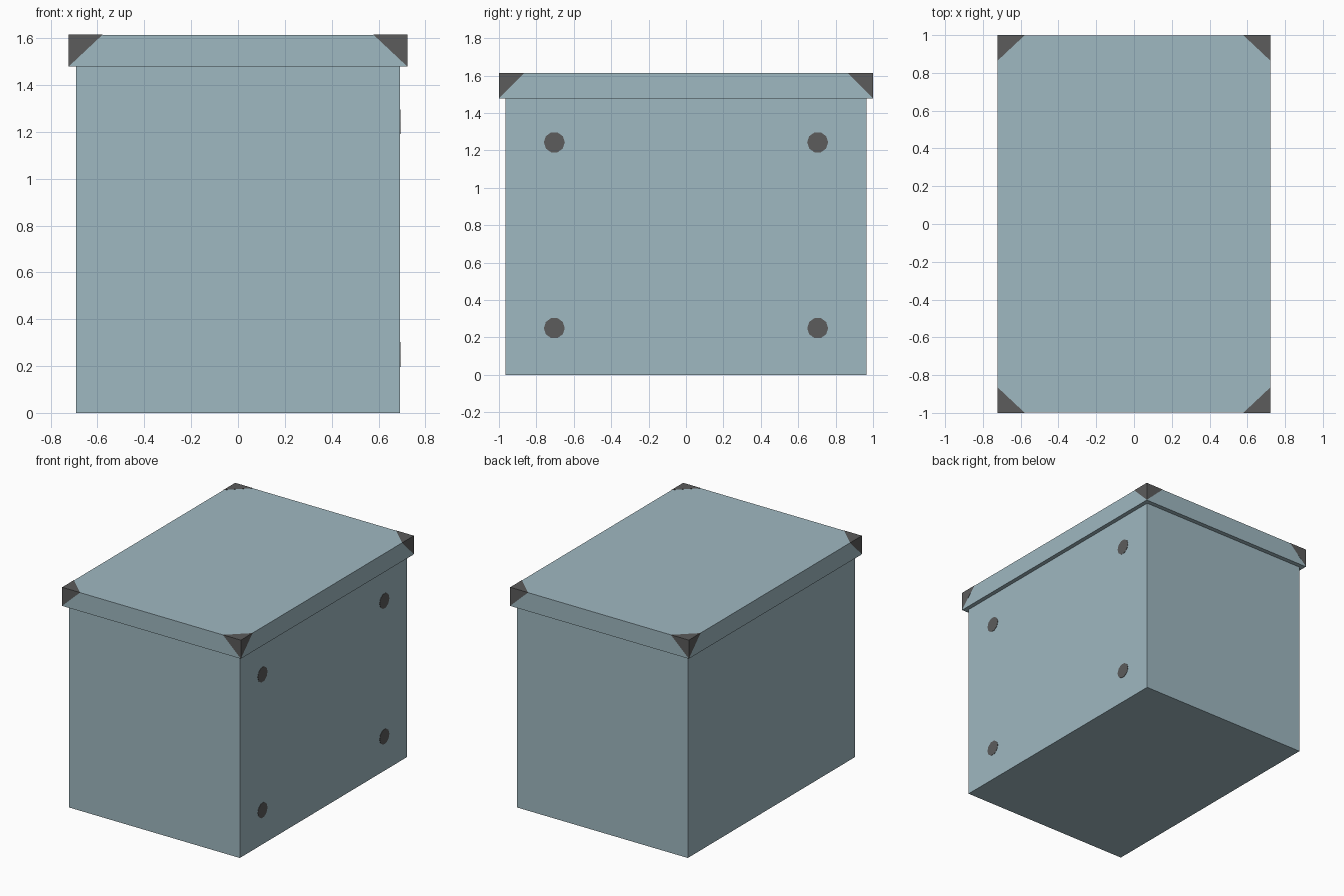
import bpy, bmesh, math
from mathutils import Vector

if "Cube" in bpy.data.objects:
    bpy.data.objects.remove(bpy.data.objects["Cube"])


def material(name, rgb):
    m = bpy.data.materials.new(name)
    m.diffuse_color = (*rgb, 1)
    m.use_nodes = True
    m.node_tree.nodes["Principled BSDF"].inputs["Base Color"].default_value = m.diffuse_color
    return m


BLUE = material("pale blue grey", (0.347, 0.479, 0.533))
DARK = material("dark grey", (0.106, 0.106, 0.106))


def finish(name, bm, mat):
    bmesh.ops.recalc_face_normals(bm, faces=bm.faces)
    mesh = bpy.data.meshes.new(name)
    bm.to_mesh(mesh)
    bm.free()
    mesh.materials.append(mat)
    ob = bpy.data.objects.new(name, mesh)
    bpy.context.collection.objects.link(ob)
    return ob


def box(name, hx, hy, z0, z1, mat):
    bm = bmesh.new()
    bmesh.ops.create_cube(bm, size=1)
    for v in bm.verts:
        v.co = (v.co.x * 2 * hx, v.co.y * 2 * hy, z0 + (v.co.z + 0.5) * (z1 - z0))
    return finish(name, bm, mat)


LX, LY, Z0, Z1 = 0.722, 0.999, 1.478, 1.614

# Box body and overhanging lid
box("box_body", 0.691, 0.966, 0, Z0, BLUE)
box("box_lid", LX, LY, Z0, Z1, BLUE)

# Corner guards: a corner tetrahedron, just proud of the lid
bm = bmesh.new()
for sx in (-1, 1):
    for sy in (-1, 1):
        out = 0.001
        c = Vector((sx * (LX + out), sy * (LY + out), Z1 + out))
        arms = [Vector((-sx * 0.145, 0, 0)), Vector((0, -sy * 0.136, 0)),
                Vector((0, 0, Z0 - Z1))]
        corner = bm.verts.new(c)
        a, b, d = [bm.verts.new(c + arm) for arm in arms]
        for tri in ((corner, a, b), (corner, b, d), (corner, d, a), (a, b, d)):
            bm.faces.new(tri)
finish("lid_corner_guards", bm, DARK)

# Flat feet on the right side only
for y in (-0.704, 0.704):
    for z in (0.25, 1.243):
        bm = bmesh.new()
        bmesh.ops.create_cone(bm, cap_ends=True, segments=10, radius1=0.056,
                              radius2=0.056, depth=0.004)
        foot = finish("side_foot", bm, DARK)
        foot.rotation_euler = (0, math.pi / 2, 0)
        foot.location = (0.691, y, z)
